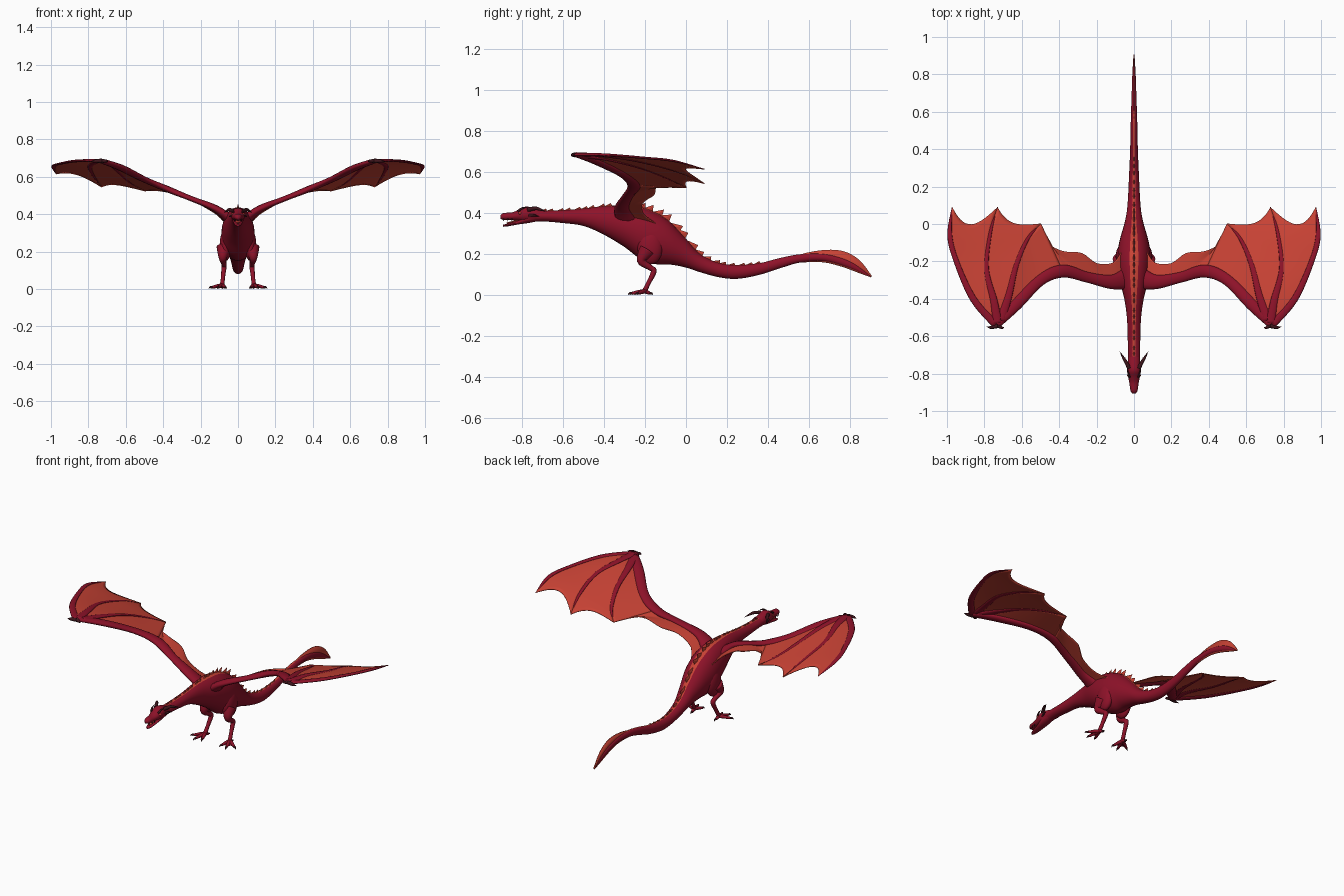
import bpy, bmesh, math
from mathutils import Vector

if "Cube" in bpy.data.objects:
    bpy.data.objects.remove(bpy.data.objects["Cube"])


def material(name, rgb):
    m = bpy.data.materials.new(name)
    m.diffuse_color = (*rgb, 1)
    m.use_nodes = True
    m.node_tree.nodes["Principled BSDF"].inputs["Base Color"].default_value = m.diffuse_color
    return m


RED = material("hide_red", (0.27, 0.006, 0.022))
ORANGE = material("membrane_orange", (0.58, 0.055, 0.035))
DARK = material("claw_dark", (0.05, 0.008, 0.012))


def smooth(pts, n=6):
    """Catmull-Rom through tuples of any length."""
    out = []
    last = len(pts) - 1
    for i in range(last):
        a, b, c, d = pts[max(i - 1, 0)], pts[i], pts[i + 1], pts[min(i + 2, last)]
        for j in range(n):
            t = j / n
            out.append(tuple(0.5 * (2 * q + (r - p) * t + (2 * p - 5 * q + 4 * r - s) * t * t
                                    + (3 * q - p - 3 * r + s) * t ** 3)
                             for p, q, r, s in zip(a, b, c, d)))
    return out + [tuple(pts[-1])]


def at(path, t):
    f = min(max(t, 0), 1) * (len(path) - 1)
    i = min(int(f), len(path) - 2)
    return Vector(path[i]).lerp(Vector(path[i + 1]), f - i)


def finish(bm, name, mat, mirror=False, thick=0, flat=False):
    bmesh.ops.recalc_face_normals(bm, faces=bm.faces)
    me = bpy.data.meshes.new(name)
    bm.to_mesh(me)
    bm.free()
    for p in me.polygons:
        p.use_smooth = not flat
    me.materials.append(mat)
    ob = bpy.data.objects.new(name, me)
    bpy.context.collection.objects.link(ob)
    if thick:
        s = ob.modifiers.new("thickness", "SOLIDIFY")
        s.thickness, s.offset = thick, 0
    if mirror:
        m = ob.modifiers.new("mirror", "MIRROR")
        m.use_mirror_merge = False
    return ob


def skin(bm, rings, closed=True):
    """Quads between rings; closed rings also get end caps."""
    vs = [[bm.verts.new(p) for p in r] for r in rings]
    n = len(vs[0])
    for a, b in zip(vs, vs[1:]):
        for k in range(n if closed else n - 1):
            bm.faces.new((a[k], a[(k + 1) % n], b[(k + 1) % n], b[k]))
    if closed:
        bm.faces.new(vs[0])
        bm.faces.new(vs[-1])


def loft(name, rows, sides=24, mat=RED):
    """Body section rows: y, top z, bottom z, half width."""
    bm = bmesh.new()
    skin(bm, [[(w * math.cos(2 * math.pi * k / sides), y,
                (t + b) / 2 + (t - b) / 2 * math.sin(2 * math.pi * k / sides))
               for k in range(sides)] for y, t, b, w in smooth(rows)])
    return finish(bm, name, mat)


def tube(bm, pts, flat=1.0, ref=(0, 0, 1), sides=12, n=6):
    """Tapered tube through (x, y, z, radius) points."""
    path = smooth(pts, n)
    rings = []
    for i, p in enumerate(path):
        tan = Vector(path[min(i + 1, len(path) - 1)][:3]) - Vector(path[max(i - 1, 0)][:3])
        tan.normalize()
        side = tan.cross(Vector(ref)).normalized()
        up = side.cross(tan)
        r = max(p[3], 0.0006)
        rings.append([Vector(p[:3]) + side * r * math.cos(a) + up * r * flat * math.sin(a)
                      for a in (2 * math.pi * k / sides for k in range(sides))])
    skin(bm, rings)


# Body, neck and tail
BODY = [(-.78, .42, .355, .030), (-.70, .413, .36, .032), (-.60, .415, .352, .034),
        (-.50, .423, .338, .038), (-.40, .435, .295, .052), (-.30, .437, .235, .077),
        (-.22, .43, .175, .088), (-.15, .405, .152, .088), (-.08, .36, .15, .075),
        (0, .275, .135, .052), (.07, .2, .112, .038), (.16, .158, .088, .031),
        (.25, .147, .08, .027), (.36, .157, .1, .022), (.46, .182, .132, .019),
        (.56, .2, .16, .017), (.68, .2, .166, .013), (.8, .165, .132, .009), (.9, .096, .088, .003)]
body = loft("body_and_tail", BODY)
body.data.materials.append(ORANGE)
for p in body.data.polygons:
    if p.index % 24 in (5, 6):
        p.material_index = 1

# Head and jaws
loft("skull", [(-.906, .39, .374, .009), (-.89, .401, .367, .019), (-.85, .404, .366, .025),
               (-.82, .415, .363, .031), (-.785, .432, .357, .037), (-.75, .427, .358, .034),
               (-.70, .41, .363, .03)])
loft("lower_jaw", [(-.892, .344, .334, .008), (-.87, .35, .336, .017), (-.82, .365, .345, .024),
                   (-.77, .395, .352, .03), (-.73, .4, .36, .028)])
loft("tongue", [(-.875, .355, .35, .006), (-.83, .366, .356, .012), (-.79, .38, .362, .014)], 12, ORANGE)

bm = bmesh.new()
for pts in ([(.026, -.77, .417, .011), (.045, -.735, .424, .009), (.06, -.71, .418, .006), (.076, -.68, .407, 0)],
            [(.03, -.765, .39, .008), (.042, -.74, .39, .005), (.047, -.715, .385, 0)],
            [(.024, -.82, .41, .006), (.03, -.80, .424, .005), (.034, -.775, .43, 0)]):
    tube(bm, pts, sides=8)
finish(bm, "horns", DARK, mirror=True)

bm = bmesh.new()
for y, x in ((-.89, .012), (-.87, .018), (-.85, .02)):
    tube(bm, [(x, y, .374, .004), (x, y, .36, 0)], ref=(1, 0, 0), sides=6, n=1)
finish(bm, "teeth", DARK, mirror=True)

bm = bmesh.new()
bmesh.ops.create_uvsphere(bm, u_segments=12, v_segments=8, radius=.007)
bmesh.ops.translate(bm, verts=bm.verts, vec=(.03, -.81, .4))
finish(bm, "eyes", ORANGE, mirror=True)

# Back spikes
bm = bmesh.new()
line = [(0, y, t) for y, t, b, w in smooth(BODY[:15])]
COUNT = 27
for i in range(COUNT):
    y = -.70 + i * .04
    j = min(range(len(line)), key=lambda k: abs(line[k][1] - y))
    j = min(max(j, 1), len(line) - 2)
    p = Vector(line[j])
    tan = (Vector(line[j + 1]) - Vector(line[j - 1])).normalized()
    up = Vector((0, -tan.z, tan.y))
    h = .01 + .022 * math.exp(-((y + .1) / .2) ** 2)
    half = .024 / max(tan.y, .6)
    x = Vector((.007, 0, 0))
    p -= up * .006
    f, l, b, r = (bm.verts.new(q) for q in (p - tan * half, p + x, p + tan * half, p - x))
    tip = bm.verts.new(p + up * (h + .006) + tan * half * .7)
    for a, c in ((f, l), (l, b), (b, r), (r, f)):
        bm.faces.new((a, c, tip))
    bm.faces.new((f, r, b, l))
finish(bm, "back_spikes", ORANGE, flat=True)

# Tail fin
bm = bmesh.new()
upper = smooth([(.5, .18), (.6, .21), (.7, .222), (.78, .211), (.85, .168), (.906, .095)])
lower = smooth([(.903, .087), (.85, .106), (.75, .142), (.65, .162), (.5, .155)])
lo = lower[::-1]
skin(bm, [[(0, *at(upper, i / 24)), (0, *at(lo, i / 24))] for i in range(25)], closed=False)
finish(bm, "tail_fin", ORANGE, thick=.006)

# Wing bones
ARM = [(.03, -.29, .36, .06), (.12, -.31, .43, .038), (.25, -.285, .483, .028), (.38, -.252, .535, .034),
       (.5, -.30, .585, .03), (.63, -.43, .65, .032), (.735, -.535, .686, .024)]
FINGERS = [
    [(.74, -.538, .686, .02), (.86, -.4, .685, .018), (.95, -.2, .67, .014), (.985, -.06, .655, .013), (.972, .09, .615, .002)],
    [(.73, -.53, .686, .026), (.75, -.41, .682, .02), (.79, -.24, .655, .014), (.77, -.05, .605, .01), (.73, .09, .545, .002)],
    [(.715, -.515, .682, .028), (.67, -.38, .662, .02), (.63, -.22, .62, .014), (.57, -.08, .565, .01), (.497, .002, .524, .002)]]
bm = bmesh.new()
tube(bm, ARM, flat=.5)
for f in FINGERS:
    tube(bm, f, flat=.4)
finish(bm, "wing_bones", RED, mirror=True)

bm = bmesh.new()
tube(bm, [(.73, -.545, .685, .012), (.765, -.553, .684, .008), (.79, -.548, .68, 0)], sides=8)
tube(bm, [(.73, -.54, .685, .012), (.705, -.555, .684, .007), (.695, -.55, .68, 0)], sides=8)
finish(bm, "wing_claws", DARK, mirror=True)

# Wing membrane panels between the bones, with scalloped trailing edges
f1, f2, f3 = [smooth([p[:3] for p in f]) for f in FINGERS]
arm = [p[:3] for p in smooth(ARM)]
inner_arm, outer_arm = arm[:19][::-1], arm[18:][::-1]
trail = smooth([(.497, .002, .524), (.46, -.1, .53), (.38, -.145, .525), (.28, -.155, .49),
                (.2, -.21, .45), (.11, -.205, .395), (.06, -.13, .34)])
bm = bmesh.new()
for a, b, depth in ((f1, f2, .17), (f2, f3, .12), (f3, outer_arm, 0), (inner_arm, trail, 0)):
    grid = []
    for i in range(25):
        row = []
        for j in range(15):
            s = j / 14
            t = i / 24 * (1 - depth * (4 * s * (1 - s)) ** .8)
            row.append(at(a, t).lerp(at(b, t), s))
        grid.append(row)
    skin(bm, grid, closed=False)
finish(bm, "wing_membrane", ORANGE, mirror=True, thick=.004)

# Legs
bm = bmesh.new()
bmesh.ops.create_uvsphere(bm, u_segments=20, v_segments=12, radius=1)
bmesh.ops.scale(bm, verts=bm.verts, vec=(.032, .062, .085))
bmesh.ops.translate(bm, verts=bm.verts, vec=(.066, -.175, .235))
tube(bm, [(.075, -.19, .22, .04), (.082, -.217, .168, .022), (.076, -.175, .135, .014), (.075, -.157, .117, .014),
          (.08, -.18, .065, .011), (.085, -.203, .02, .012)], ref=(1, 0, 0))
finish(bm, "legs", RED, mirror=True)

# Feet: toes, webs and claws
ANKLE = Vector((.085, -.2, .02))
TOES = [(.14, -.235, .009), (.105, -.265, .009), (.068, -.255, .009), (.083, -.178, .009)]
bm = bmesh.new()
for t in TOES:
    m = ANKLE.lerp(Vector(t), .5)
    tube(bm, [(*ANKLE, .011), (m.x, m.y, .015, .01), (*t, .007)], sides=8, n=4)
for a, b in zip(TOES[:2], TOES[1:3]):
    web = [[ANKLE.lerp(Vector(a).lerp(Vector(b), j / 6), i / 4 * (1 - .8 * j / 6 * (1 - j / 6)))
            for j in range(7)] for i in range(1, 5)]
    skin(bm, web, closed=False)
finish(bm, "feet", RED, mirror=True)

bm = bmesh.new()
for t in TOES:
    d = (Vector(t) - ANKLE).normalized() * .02
    tube(bm, [(*t, .007), (t[0] + d.x * .6, t[1] + d.y * .6, .009, .005), (t[0] + d.x, t[1] + d.y, .001, 0)],
         sides=8, n=3)
finish(bm, "toe_claws", DARK, mirror=True)
